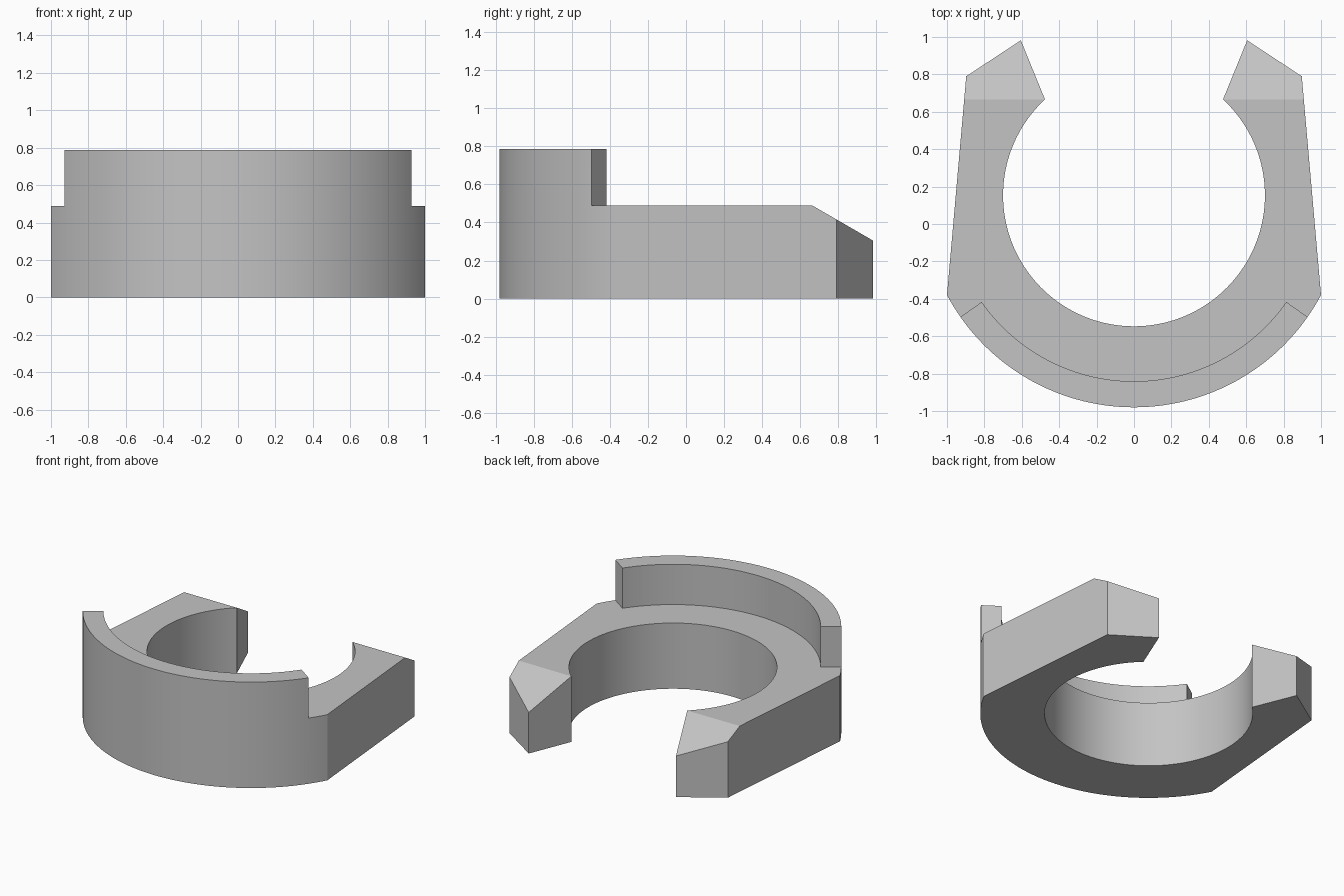
import bpy
import bmesh
from math import radians, degrees, atan2, cos, sin, tan
from mathutils import Vector

if "Cube" in bpy.data.objects:
    bpy.data.objects.remove(bpy.data.objects["Cube"], do_unlink=True)

CENTRE_Y = 0.153        # shared centre of all arcs
R_OUT, R_RIM, R_BORE = 1.133, 0.994, 0.70
BODY_H, RIM_H = 0.488, 0.787
SLOPE_Y = 0.665         # where the jaw tips start to slope down


def arc(radius, start, end, steps):
    """Points on an arc about the bore centre, angles in degrees."""
    angles = [radians(start + (end - start) * i / steps) for i in range(steps + 1)]
    return [(radius * cos(a), CENTRE_Y + radius * sin(a)) for a in angles]


def shared_face(*verts):
    return next(f for f in verts[0].link_faces if all(v in f.verts for v in verts))


# Plan outline: outer arc, right jaw tip, bore, left jaw tip
shoulder = -28.06
rim_end = -35
side, rim_steps = 4, 72
outer = arc(R_OUT, -180 - shoulder, -180 - rim_end, side)[:-1]
outer += arc(R_OUT, -180 - rim_end, rim_end, rim_steps)
outer += arc(R_OUT, rim_end, shoulder, side)[1:]
tip = [(0.908, SLOPE_Y), (0.897, 0.79), (0.605, 0.982)]
mouth = degrees(atan2(SLOPE_Y - CENTRE_Y, 0.475))
bore = arc(R_BORE, mouth, -180 - mouth, 120)
outline = outer + tip + bore + [(-x, y) for x, y in reversed(tip)]

# Prism body
bm = bmesh.new()
bottom = [bm.verts.new((x, y, 0)) for x, y in outline]
top = [bm.verts.new((x, y, BODY_H)) for x, y in outline]
bm.faces.new(reversed(bottom))
bm.faces.new(top)
for i in range(len(outline)):
    j = (i + 1) % len(outline)
    bm.faces.new((bottom[i], bottom[j], top[j], top[i]))

# Sloped jaw tips
first_bore = len(outer) + len(tip)
last_bore = first_bore + len(bore) - 1
for a, b in ((len(outer), first_bore), (last_bore, len(outline) - 1)):
    bmesh.utils.face_split(shared_face(top[a], top[b]), top[a], top[b])
for v in top:
    v.co.z -= max(0, v.co.y - SLOPE_Y) * tan(radians(30))

# Raised rim along the outer arc
a, b, mid = top[side], top[side + rim_steps], top[side + rim_steps // 2]
inner_arc = [Vector((x, y, BODY_H)) for x, y in arc(R_RIM, -180 - rim_end, rim_end, rim_steps)]
bmesh.utils.face_split(shared_face(a, b), a, b, coords=inner_arc)
rim = bmesh.ops.extrude_discrete_faces(bm, faces=[shared_face(a, b, mid)])["faces"][0]
for v in rim.verts:
    v.co.z = RIM_H

bmesh.ops.recalc_face_normals(bm, faces=bm.faces)
mesh = bpy.data.meshes.new("clip_ring")
bm.to_mesh(mesh)
bm.free()
clip = bpy.data.objects.new("clip_ring", mesh)
bpy.context.collection.objects.link(clip)

# Plain grey material
grey = bpy.data.materials.new("plain_grey")
grey.use_nodes = True
colour = (0.55, 0.55, 0.55, 1)
grey.diffuse_color = colour
grey.node_tree.nodes["Principled BSDF"].inputs["Base Color"].default_value = colour
mesh.materials.append(grey)

# Smooth arcs with crisp corners
bpy.ops.object.select_all(action="DESELECT")
clip.select_set(True)
bpy.context.view_layer.objects.active = clip
bpy.ops.object.shade_smooth_by_angle(angle=radians(20))
